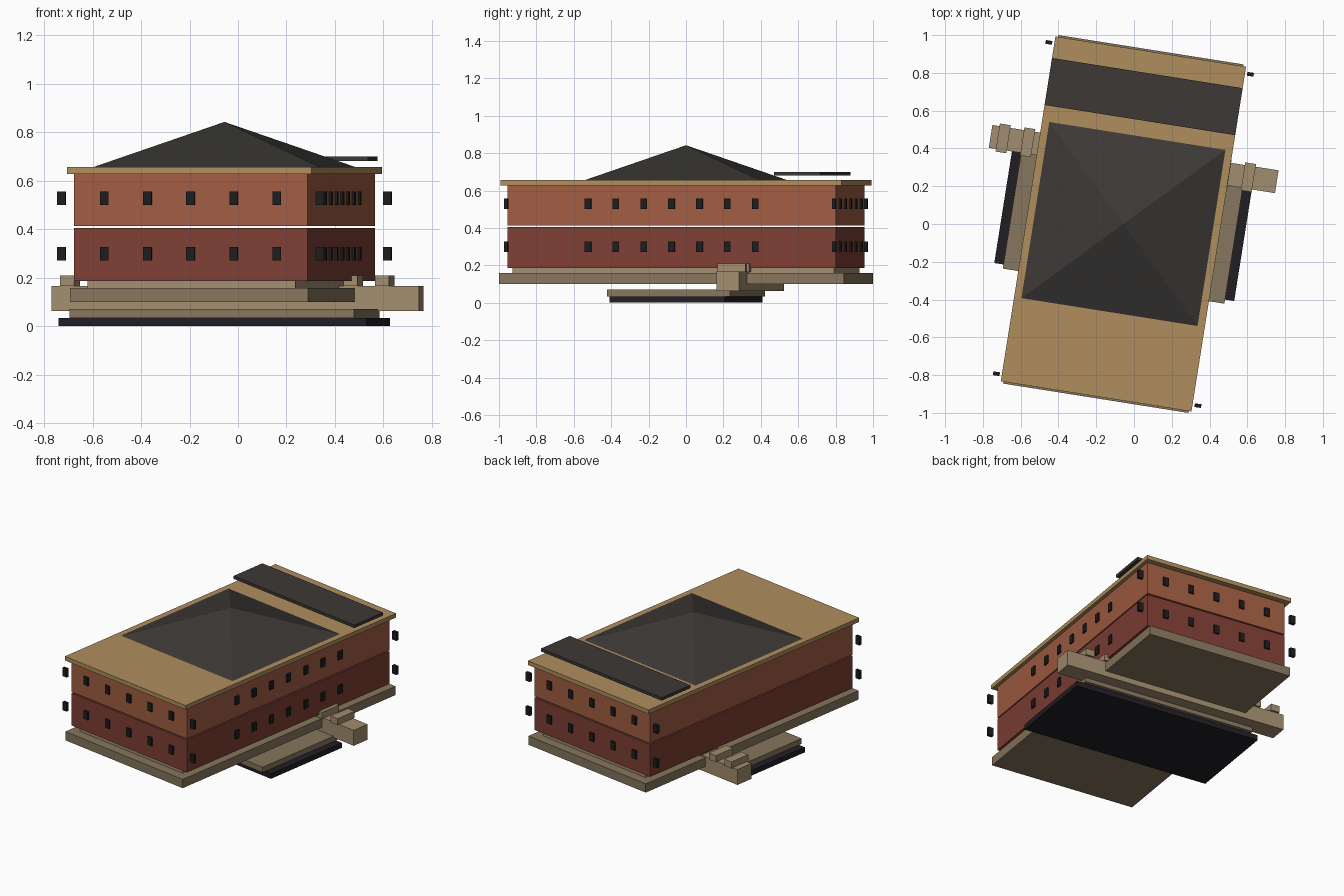
import bpy, bmesh
from math import radians, sqrt
from mathutils import Matrix

if "Cube" in bpy.data.objects:
    bpy.data.objects.remove(bpy.data.objects["Cube"])

# The whole building is turned 9 degrees about its own centre
PLACE = Matrix.Translation((-0.056, 0, 0)) @ Matrix.Rotation(radians(-9), 4, 'Z')


def material(name, rgb):
    m = bpy.data.materials.new(name)
    m.diffuse_color = (*rgb, 1)
    m.use_nodes = True
    m.node_tree.nodes["Principled BSDF"].inputs["Base Color"].default_value = m.diffuse_color
    return m


STONE = material("stone", (0.24, 0.18, 0.11))
PALE = material("pale_stone", (0.36, 0.27, 0.16))
BRICK = material("dark_brick", (0.21, 0.05, 0.035))
BRICK_UP = material("light_brick", (0.36, 0.11, 0.055))
TAN = material("tan_cornice", (0.43, 0.27, 0.11))
SLATE = material("slate", (0.045, 0.04, 0.036))
GLASS = material("dark_glass", (0.012, 0.012, 0.013))
WATER = material("dark_footing", (0.015, 0.013, 0.017))


def finish(name, bm, mat):
    me = bpy.data.meshes.new(name)
    bm.to_mesh(me)
    bm.free()
    me.materials.append(mat)
    ob = bpy.data.objects.new(name, me)
    ob.matrix_world = PLACE
    bpy.context.collection.objects.link(ob)
    return ob


def boxes(name, mat, items):
    """One object from boxes given as (centre, size)."""
    bm = bmesh.new()
    for c, s in items:
        bmesh.ops.create_cube(bm, size=1, matrix=Matrix.Translation(c) @ Matrix.Diagonal((*s, 1)))
    return finish(name, bm, mat)


def slab(name, mat, half_x, half_y, z0, z1, y=0):
    return boxes(name, mat, [((0, y, (z0 + z1) / 2), (2 * half_x, 2 * half_y, z1 - z0))])


# Footing and terrace
slab("footing", WATER, 0.643, 0.311, 0.0, 0.034)
slab("terrace", STONE, 0.594, 0.333, 0.034, 0.07)

# Base and plinth
slab("base", STONE, 0.497, 0.934, 0.099, 0.158)
slab("plinth", PALE, 0.434, 0.87, 0.158, 0.186)

# Low wall running through the base, with battlement blocks on top
slab("cross_wall", PALE, 0.767, 0.061, 0.062, 0.166, y=0.348)
boxes("battlements", PALE,
      [((-0.70 + 0.1315 * i, 0.348, 0.187), (0.058, 0.15, 0.044)) for i in range(11)])

# Two storeys with a thin gap between them
slab("lower_storey", BRICK, 0.488, 0.888, 0.186, 0.404)
slab("upper_storey", BRICK_UP, 0.488, 0.888, 0.412, 0.628)

# Windows: seven on front, back and right side, on both floors
for floor, z in (("lower", 0.299), ("upper", 0.528)):
    for side, y in (("front", -0.888), ("back", 0.888)):
        boxes(f"{floor}_{side}_windows", GLASS,
              [((0.18 * i, y, z), (0.035, 0.02, 0.056)) for i in range(-3, 4)])
    boxes(f"{floor}_right_windows", GLASS,
          [((0.488, 0.151 * i, z), (0.02, 0.035, 0.056)) for i in range(-3, 4)])

# Cornice, roof strip and pyramid roof
slab("cornice", TAN, 0.511, 0.924, 0.628, 0.656)
slab("roof_strip", SLATE, 0.511, 0.126, 0.68, 0.70, y=0.683)
bm = bmesh.new()
bmesh.ops.create_cone(bm, cap_ends=True, segments=4, radius1=0.472 * sqrt(2), radius2=0, depth=0.186,
                      matrix=Matrix.Translation((0, 0, 0.749)) @ Matrix.Rotation(radians(45), 4, 'Z'))
finish("pyramid_roof", bm, SLATE)
